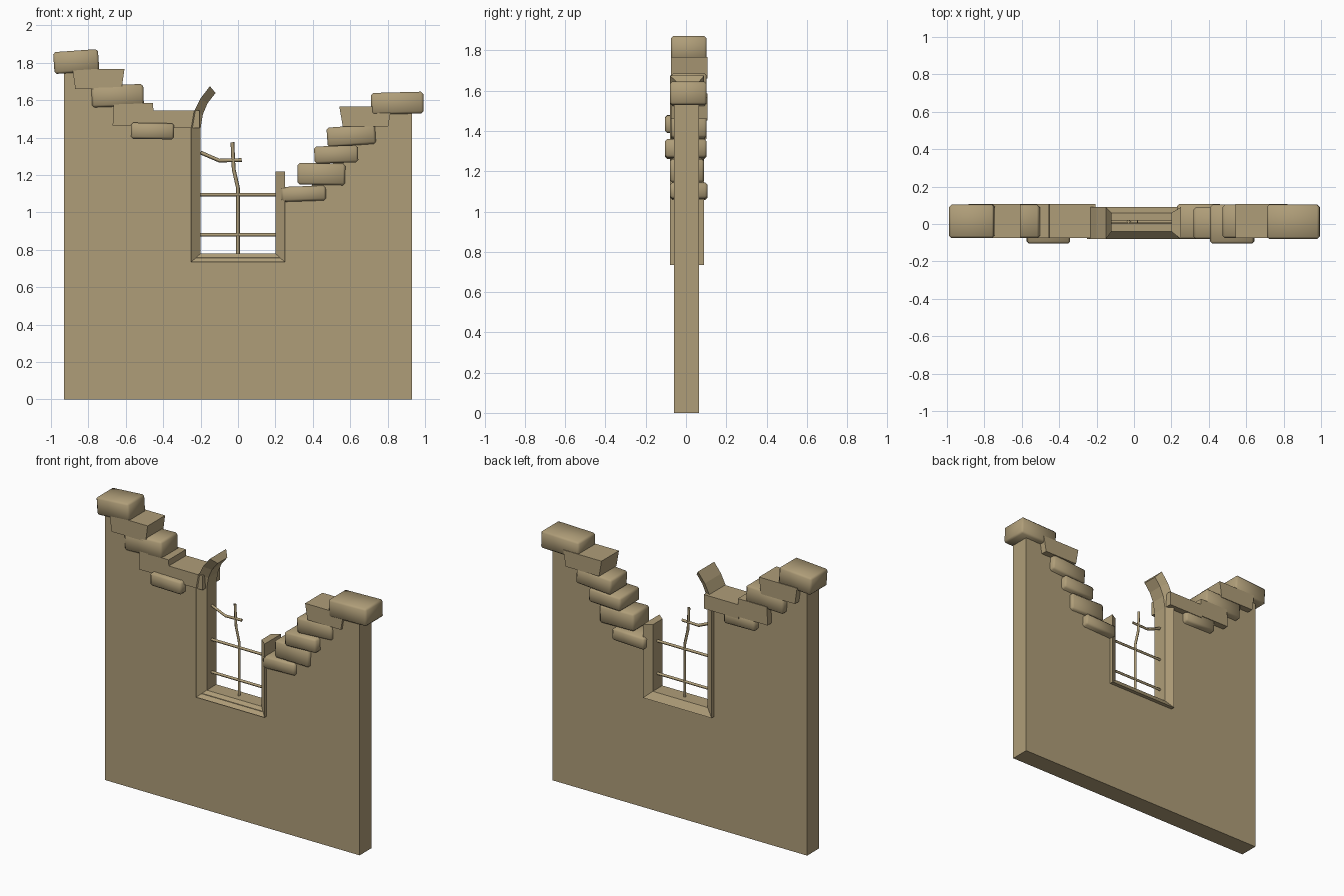
import bpy
import bmesh
from math import radians
from mathutils import Matrix

cube = bpy.data.objects.get("Cube")
if cube:
    bpy.data.objects.remove(cube)

# One sandstone colour for everything
stone = bpy.data.materials.new("sandstone")
stone.use_nodes = True
colour = (0.43, 0.34, 0.19, 1)
stone.diffuse_color = colour
stone.node_tree.nodes["Principled BSDF"].inputs["Base Color"].default_value = colour


def finish(name, bm):
    bmesh.ops.recalc_face_normals(bm, faces=bm.faces)
    mesh = bpy.data.meshes.new(name)
    bm.to_mesh(mesh)
    bm.free()
    mesh.materials.append(stone)
    obj = bpy.data.objects.new(name, mesh)
    bpy.context.collection.objects.link(obj)
    return obj


def brick(name, x0, x1, z0, z1, y0, y1, tilt=0, flare=0, worn=True):
    """Brick by its extents; flare widens the top, worn softens the edges."""
    bm = bmesh.new()
    bmesh.ops.create_cube(bm, size=1)
    for v in bm.verts:
        grow = flare if v.co.z > 0 else 0
        v.co.x = v.co.x * (x1 - x0 + 2 * grow)
        v.co.y *= y1 - y0
        v.co.z *= z1 - z0
    if worn:
        bmesh.ops.bevel(bm, geom=bm.edges[:], offset=0.012, segments=1, affect='EDGES')
    move = Matrix.Translation(((x0 + x1) / 2, (y0 + y1) / 2, (z0 + z1) / 2))
    bm.transform(move @ Matrix.Rotation(radians(-tilt), 4, 'Y'))
    obj = finish(name, bm)
    if worn:
        bpy.ops.object.select_all(action='DESELECT')
        obj.select_set(True)
        bpy.context.view_layer.objects.active = obj
        bpy.ops.object.shade_smooth_by_angle(angle=radians(50))


# Wall: broken outline with the window gap, extruded through its depth
outline = [(-0.93, 0), (0.93, 0), (0.93, 1.57), (0.75, 1.53), (0.65, 1.44),
           (0.55, 1.31), (0.45, 1.2), (0.35, 1.1), (0.23, 1.09), (0.23, 0.76),
           (-0.23, 0.76), (-0.23, 1.5), (-0.5, 1.52), (-0.62, 1.64),
           (-0.75, 1.72), (-0.93, 1.78)]
bm = bmesh.new()
face = bm.faces.new([bm.verts.new((x, -0.06, z)) for x, z in outline])
extruded = bmesh.ops.extrude_face_region(bm, geom=[face])["geom"]
for v in extruded:
    if isinstance(v, bmesh.types.BMVert):
        v.co.y = 0.065
finish("wall", bm)

# Stepped bricks on the broken edges
F, B = -0.075, 0.103
brick("left_brick_top", -0.985, -0.745, 1.748, 1.865, F, B, tilt=4)
brick("left_brick_second", -0.87, -0.622, 1.66, 1.768, F, 0.107, flare=0.015, worn=False)
brick("left_brick_third", -0.782, -0.505, 1.566, 1.682, F, B, tilt=2)
brick("left_brick_fourth", -0.67, -0.45, 1.465, 1.585, F, 0.107, flare=-0.004, worn=False)
brick("left_brick_fifth", -0.46, -0.205, 1.452, 1.545, F, 0.107, worn=False)
brick("left_brick_low", -0.573, -0.342, 1.392, 1.478, -0.105, B, tilt=-1)
brick("right_brick_top", 0.712, 0.992, 1.526, 1.642, -0.08, B, tilt=1.5)
brick("right_brick_second", 0.56, 0.803, 1.46, 1.565, F, 0.107, flare=0.018, worn=False)
brick("right_brick_third", 0.476, 0.735, 1.358, 1.462, F, B, tilt=4)
brick("right_brick_fourth", 0.408, 0.642, 1.264, 1.356, -0.105, B, tilt=2)
brick("right_brick_fifth", 0.318, 0.573, 1.147, 1.263, -0.08, 0.09, tilt=-1)
brick("right_brick_low", 0.232, 0.47, 1.06, 1.14, -0.08, 0.107, tilt=2)

# Window frame: chamfered section swept from the arch stub to the right jamb
# each station holds an outer and an inner point
stations = [((-0.15, 1.675), (-0.12, 1.638)), ((-0.2, 1.61), (-0.162, 1.585)),
            ((-0.235, 1.54), (-0.188, 1.525)), ((-0.25, 1.45), (-0.2, 1.45)),
            ((-0.25, 0.735), (-0.2, 0.78)), ((0.25, 0.735), (0.2, 0.78)),
            ((0.25, 1.22), (0.2, 1.22))]
bm = bmesh.new()
rings = []
for (ox, oz), (ix, iz) in stations:
    corners = [(ox, -0.08, oz), (ix, -0.04, iz), (ix, 0.06, iz), (ox, 0.09, oz)]
    rings.append([bm.verts.new(c) for c in corners])
for a, b in zip(rings, rings[1:]):
    for i in range(4):
        j = (i + 1) % 4
        bm.faces.new((a[i], a[j], b[j], b[i]))
bm.faces.new(rings[0])
bm.faces.new(rings[-1])
finish("window_frame", bm)


def bar(name, points):
    """Thin square-section rod along a path in the window plane."""
    curve = bpy.data.curves.new(name, 'CURVE')
    curve.dimensions = '3D'
    curve.bevel_depth = 0.01
    curve.bevel_resolution = 0
    curve.use_fill_caps = True
    spline = curve.splines.new('POLY')
    spline.points.add(len(points) - 1)
    for p, (x, z) in zip(spline.points, points):
        p.co = (x, 0.012, z, 1)
    curve.materials.append(stone)
    bpy.context.collection.objects.link(bpy.data.objects.new(name, curve))


# Window bars, the upper ones bent and broken
bar("lower_bar", [(-0.2, 0.88), (0.2, 0.88)])
bar("middle_bar", [(-0.2, 1.095), (0.2, 1.095)])
bar("broken_bar", [(-0.2, 1.32), (-0.1, 1.277), (0.02, 1.28)])
bar("upright_bar", [(0, 0.78), (0, 1.13), (-0.023, 1.23), (-0.03, 1.375)])
